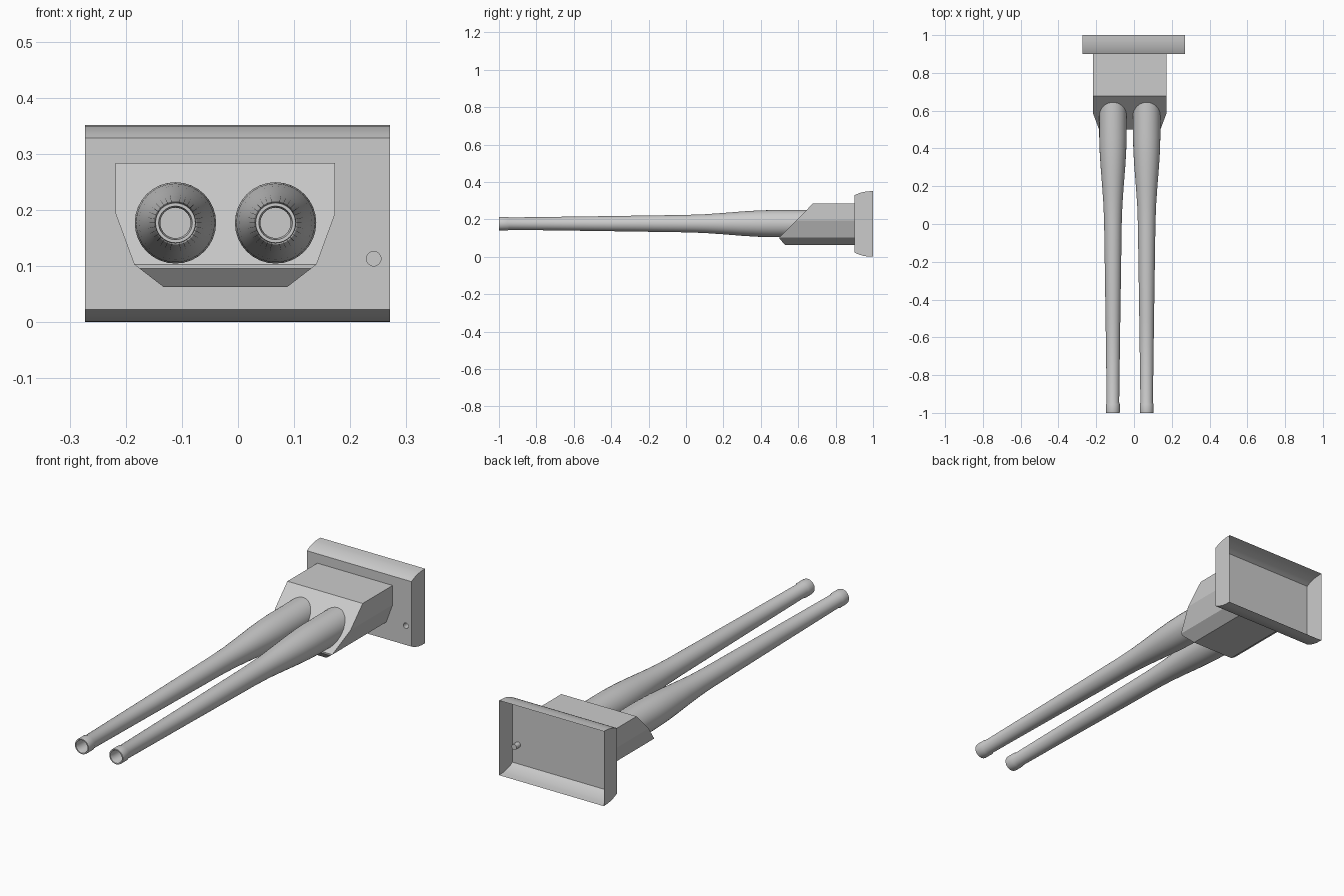
import bpy, bmesh, math
from mathutils import Vector

if "Cube" in bpy.data.objects:
    bpy.data.objects.remove(bpy.data.objects["Cube"])

grey = bpy.data.materials.new("plain_grey")
grey.diffuse_color = (0.6, 0.6, 0.6, 1)
grey.use_nodes = True
grey.node_tree.nodes["Principled BSDF"].inputs["Base Color"].default_value = grey.diffuse_color


def finish(name, bm, smooth=False):
    bmesh.ops.recalc_face_normals(bm, faces=bm.faces)
    me = bpy.data.meshes.new(name)
    bm.to_mesh(me)
    bm.free()
    me.materials.append(grey)
    ob = bpy.data.objects.new(name, me)
    bpy.context.collection.objects.link(ob)
    if smooth:
        bpy.ops.object.select_all(action='DESELECT')
        ob.select_set(True)
        bpy.context.view_layer.objects.active = ob
        bpy.ops.object.shade_smooth_by_angle(angle=math.radians(30))
    return ob


def loop_edges(bm, verts):
    return [bm.edges.new((verts[i], verts[(i + 1) % len(verts)])) for i in range(len(verts))]


# Mounting plate: thin shell with curved top and bottom, open at the back
X0, X1, ZC = -0.273, 0.271, 0.1755
half = [(0.9, 0.1525), (0.915, 0.160), (0.93, 0.1655), (0.95, 0.171), (0.97, 0.174), (1.0, 0.1755)]
bm = bmesh.new()
rows = {}
for s in (1, -1):
    rows[s] = [[bm.verts.new((x, y, ZC + s * h)) for y, h in half] for x in (X0, X1)]
    a, b = rows[s]
    for i in range(len(half) - 1):
        bm.faces.new((a[i], a[i + 1], b[i + 1], b[i]))
for k in (0, 1):
    bm.faces.new(rows[1][k] + rows[-1][k][::-1])
# front panel with a small blind socket
corners = [rows[1][0][0], rows[1][1][0], rows[-1][1][0], rows[-1][0][0]]
edges = [bm.edges.get((corners[i], corners[(i + 1) % 4])) for i in range(4)]
rings = []
for y in (0.9, 0.93):
    rings.append([bm.verts.new((0.242 + 0.013 * math.cos(i * math.tau / 16), y,
                                0.113 + 0.013 * math.sin(i * math.tau / 16))) for i in range(16)])
edges += loop_edges(bm, rings[0])
bmesh.ops.triangle_fill(bm, edges=edges, use_beauty=True, normal=Vector((0, -1, 0)))
for i in range(16):
    j = (i + 1) % 16
    bm.faces.new((rings[0][i], rings[0][j], rings[1][j], rings[1][i]))
bm.faces.new(rings[1])
finish("mounting_plate", bm, True)

# Barrel housing: extruded profile, cut by a sloped face, a nose and a chin
profile = [(-0.218, 0.284), (-0.218, 0.193), (-0.185, 0.103), (-0.133, 0.063),
           (0.088, 0.063), (0.140, 0.103), (0.173, 0.193), (0.173, 0.284)]
bm = bmesh.new()
face = bm.faces.new([bm.verts.new((x, 0.4, z)) for x, z in profile])
ext = bmesh.ops.extrude_face_region(bm, geom=[face])
bmesh.ops.translate(bm, vec=(0, 0.5, 0), verts=[v for v in ext["geom"] if isinstance(v, bmesh.types.BMVert)])
bmesh.ops.recalc_face_normals(bm, faces=bm.faces)
for co, no in (((0, 0.5, 0.103), (0, -0.181, 0.178)),
               ((0, 0.5, 0.1), (0, -1, 0)),
               ((0, 0.5, 0.096), (0, -0.033, -0.03))):
    cut = bmesh.ops.bisect_plane(bm, geom=bm.verts[:] + bm.edges[:] + bm.faces[:],
                                 plane_co=co, plane_no=no, clear_outer=True, dist=1e-5)
    rim = [e for e in bm.edges if e.is_boundary]
    if rim:
        bmesh.ops.holes_fill(bm, edges=rim, sides=0)
finish("barrel_housing", bm)

# Twin barrels: lathed profile (y, radius) from the bore floor out to the base
SIDES = 32
lathe = [(-0.92, 0.027), (-0.985, 0.027), (-1.0, 0.030), (-1.0, 0.0355), (-0.995, 0.0365),
         (-0.955, 0.0365), (-0.945, 0.033), (-0.5, 0.039), (0.0, 0.0465), (0.1, 0.050),
         (0.2, 0.057), (0.3, 0.065), (0.38, 0.070), (0.46, 0.0725), (0.72, 0.0725)]
for name, cx in (("left_barrel", -0.1115), ("right_barrel", 0.067)):
    bm = bmesh.new()
    rings = [[bm.verts.new((cx + r * math.cos(i * math.tau / SIDES), y,
                            0.177 + r * math.sin(i * math.tau / SIDES))) for i in range(SIDES)]
             for y, r in lathe]
    for a, b in zip(rings, rings[1:]):
        for i in range(SIDES):
            j = (i + 1) % SIDES
            bm.faces.new((a[i], a[j], b[j], b[i]))
    bm.faces.new(rings[0])
    bm.faces.new(rings[-1])
    finish(name, bm, True)
